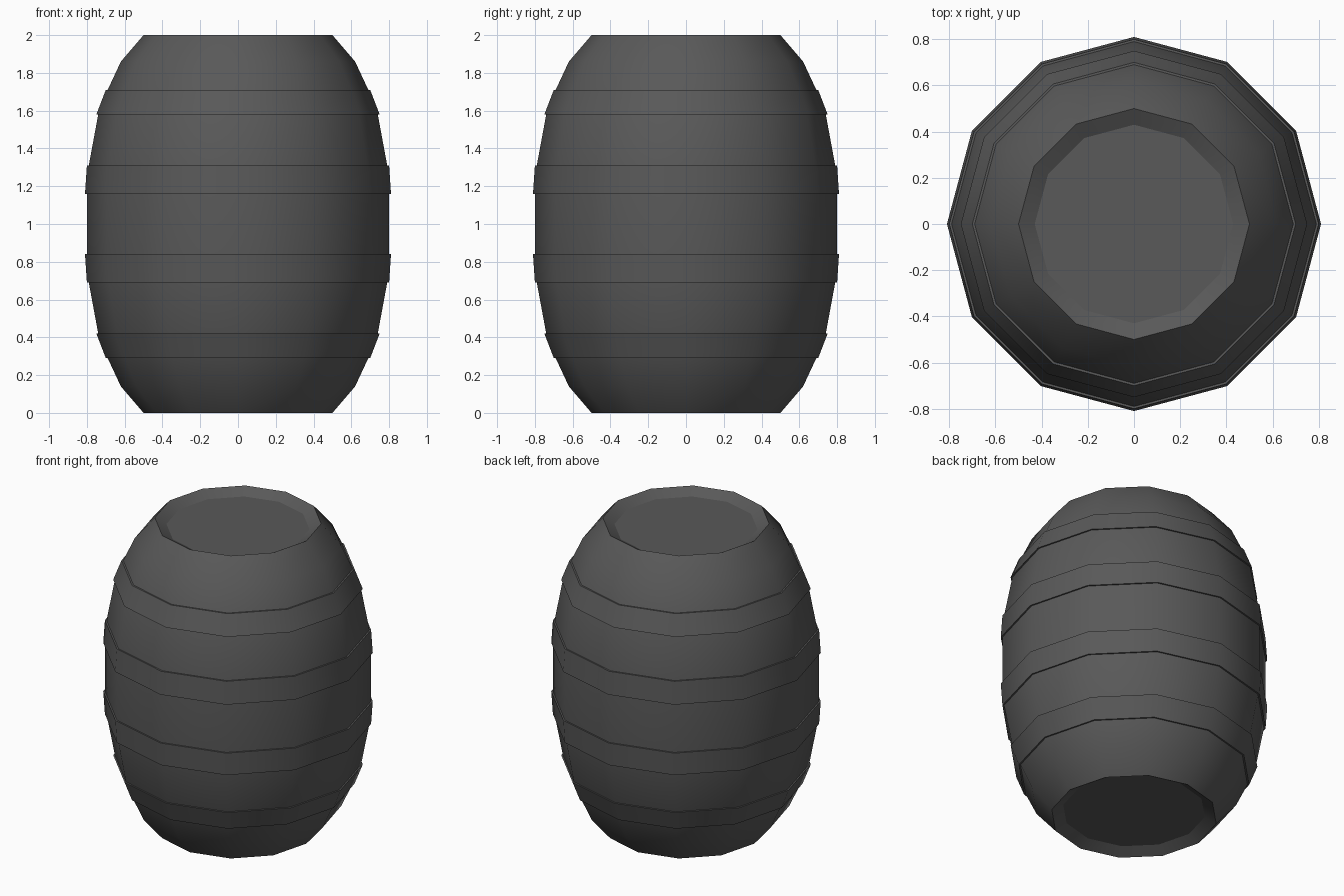
import bpy, bmesh, math

if "Cube" in bpy.data.objects:
    bpy.data.objects.remove(bpy.data.objects["Cube"], do_unlink=True)

SIDES = 12
grey = bpy.data.materials.new("dark grey")
grey.use_nodes = True
colour = (0.1, 0.1, 0.1, 1)
grey.diffuse_color = colour
grey.node_tree.nodes["Principled BSDF"].inputs["Base Color"].default_value = colour


def lathe(name, profile, cap=False, smooth=True):
    """Spin (radius, height) points, listed bottom to top, around z."""
    bm = bmesh.new()
    rings = []
    for r, z in profile:
        angles = [math.tau * i / SIDES for i in range(SIDES)]
        rings.append([bm.verts.new((r * math.cos(a), r * math.sin(a), z)) for a in angles])
    for low, high in zip(rings, rings[1:]):
        for i in range(SIDES):
            j = (i + 1) % SIDES
            bm.faces.new((low[i], low[j], high[j], high[i]))
    if cap:
        bm.faces.new(rings[0][::-1])
        bm.faces.new(rings[-1])
    mesh = bpy.data.meshes.new(name)
    bm.to_mesh(mesh)
    bm.free()
    mesh.materials.append(grey)
    obj = bpy.data.objects.new(name, mesh)
    bpy.context.collection.objects.link(obj)
    if smooth:
        bpy.ops.object.select_all(action="DESELECT")
        obj.select_set(True)
        bpy.context.view_layer.objects.active = obj
        bpy.ops.object.shade_smooth_by_angle(angle=math.radians(42))
        # Keep the recessed heads flat
        for p in mesh.polygons:
            if len(p.vertices) == SIDES:
                p.use_smooth = False
    return obj


# Bulging body with a sloped recess at both ends
half = [(0.43, 0.04), (0.5, 0), (0.62, 0.14), (0.69, 0.29), (0.74, 0.42),
        (0.79, 0.69), (0.8, 0.84)]
upper = [(r, 2 - z) for r, z in reversed(half)]
lathe("barrel_body", half + upper, cap=True)

# Four raised hoops, mirrored about mid height
LIP = 0.01
for label, low, high in (("end", half[3], half[4]), ("middle", half[5], half[6])):
    band = [low, (low[0] + LIP, low[1]), (high[0] + LIP, high[1]), high]
    lathe("lower_" + label + "_hoop", band)
    lathe("upper_" + label + "_hoop", [(r, 2 - z) for r, z in reversed(band)])
